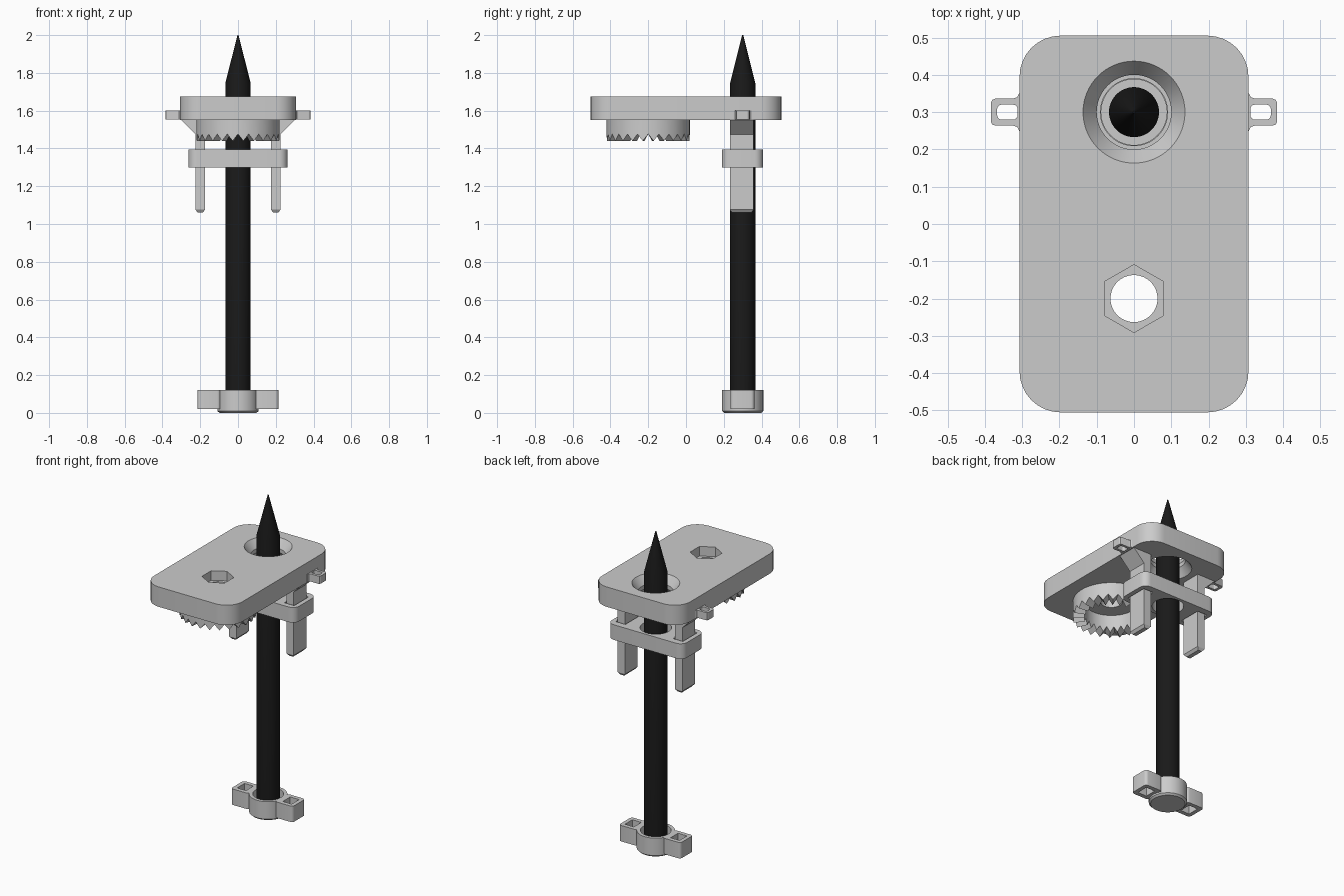
import bpy, bmesh, math

if "Cube" in bpy.data.objects:
    bpy.data.objects.remove(bpy.data.objects["Cube"])

PY, HY = 0.30, -0.20        # y of the pencil axis and of the hex hole axis


def circle(r, cx=0.0, cy=0.0, n=64, turn=0.0):
    return [(cx + r * math.cos(turn + 2 * math.pi * i / n),
             cy + r * math.sin(turn + 2 * math.pi * i / n)) for i in range(n)]


def rounded(x0, x1, y0, y1, r=0.0, n=8):
    if r == 0:
        return [(x0, y0), (x1, y0), (x1, y1), (x0, y1)]
    pts = []
    corners = [(x1 - r, y1 - r), (x0 + r, y1 - r), (x0 + r, y0 + r), (x1 - r, y0 + r)]
    for k, (cx, cy) in enumerate(corners):
        for i in range(n + 1):
            a = math.pi / 2 * (k + i / n)
            pts.append((cx + r * math.cos(a), cy + r * math.sin(a)))
    return pts


def finish(name, bm, color=None):
    bmesh.ops.recalc_face_normals(bm, faces=bm.faces)
    mesh = bpy.data.meshes.new(name)
    bm.to_mesh(mesh)
    bm.free()
    ob = bpy.data.objects.new(name, mesh)
    bpy.context.collection.objects.link(ob)
    if color:
        mat = bpy.data.materials.new(name)
        mat.diffuse_color = color
        mat.use_nodes = True
        mat.node_tree.nodes["Principled BSDF"].inputs["Base Color"].default_value = mat.diffuse_color
        mesh.materials.append(mat)
    return ob


def loft(name, layers, color=None):
    """Solid through a stack of (outline, z) layers."""
    bm = bmesh.new()
    rings = [[bm.verts.new((x, y, z)) for x, y in pts] for pts, z in layers]
    n = len(rings[0])
    for a, b in zip(rings, rings[1:]):
        for i in range(n):
            j = (i + 1) % n
            bm.faces.new((a[i], a[j], b[j], b[i]))
    bm.faces.new(rings[0])
    bm.faces.new(rings[-1])
    return finish(name, bm, color)


def prism(name, pts, z0, z1):
    return loft(name, [(pts, z0), (pts, z1)])


def activate(ob):
    bpy.ops.object.select_all(action='DESELECT')
    ob.select_set(True)
    bpy.context.view_layer.objects.active = ob


def cut(ob, *cutters):
    for c in cutters:
        c.hide_render = True
        m = ob.modifiers.new("cut", 'BOOLEAN')
        m.object, m.operation, m.solver = c, 'DIFFERENCE', 'EXACT'
        activate(ob)
        bpy.ops.object.modifier_apply(modifier=m.name)
        bpy.data.objects.remove(c)


def mirror(ob):
    ob.modifiers.new("mirror", 'MIRROR').use_axis[0] = True


# Top plate with hourglass pencil hole and hex nut recess
plate = prism("top_plate", rounded(-0.307, 0.307, -0.505, 0.505, 0.11), 1.55, 1.675)
cut(plate,
    loft("hole_cutter", [(circle(r, 0, PY), z) for r, z in
                         ((0.144, 1.54), (0.10, 1.60), (0.10, 1.625), (0.144, 1.685))]),
    prism("hex_cutter", circle(0.091, 0, HY, 6, math.pi / 6), 1.615, 1.70),
    prism("bolt_cutter", circle(0.063, 0, HY), 1.50, 1.65))

# Toothed ring under the plate
bm = bmesh.new()
teeth, sub = 24, 4
n = teeth * sub
cols = []
for i in range(n):
    a = 2 * math.pi * i / n - math.pi / 2
    z = 1.44 + 0.036 * abs((i % sub) - sub / 2) / (sub / 2)
    cols.append([bm.verts.new((r * math.cos(a), HY + r * math.sin(a), h))
                 for r, h in ((0.22, 1.553), (0.22, z), (0.155, z), (0.155, 1.553))])
for i in range(n):
    p, q = cols[i], cols[(i + 1) % n]
    for k in range(4):
        m = (k + 1) % 4
        bm.faces.new((p[k], q[k], q[m], p[m]))
ring = finish("toothed_ring", bm)

# Guide legs with chamfered feet and flared shoulders
legs = loft("guide_legs", [(rounded(0.187, 0.213, 0.243, 0.347), 1.06),
                           (rounded(0.174, 0.225, 0.232, 0.358), 1.076),
                           (rounded(0.174, 0.225, 0.232, 0.358), 1.475),
                           (rounded(0.174, 0.303, 0.232, 0.358), 1.553)])
mirror(legs)

# Side loops on the plate
half = [(0.302, -0.052), (0.308, -0.05), (0.313, -0.04), (0.325, -0.036),
        (0.372, -0.036), (0.380, -0.033), (0.384, -0.025)]
outline = half + [(x, -y) for x, y in reversed(half)]
loops = prism("side_loops", [(x, y + PY) for x, y in outline], 1.554, 1.602)
cut(loops, prism("loop_cutter", rounded(0.312, 0.367, 0.28, 0.32, 0.012, 4), 1.5, 1.65))
mirror(loops)

# Sliding clamp on the legs
slider = prism("slider", rounded(-0.262, 0.262, 0.19, 0.408, 0.045), 1.30, 1.395)
cut(slider, prism("slider_hole", circle(0.09, 0, PY), 1.25, 1.45),
    *[prism("slot", rounded(*sorted((s * 0.166, s * 0.234)), 0.224, 0.366), 1.25, 1.45)
      for s in (-1, 1)])

# End cup with pocket
cup = loft("end_cup", [(circle(0.098, 0, PY), 0.0), (circle(0.109, 0, PY), 0.01),
                       (circle(0.109, 0, PY), 0.12)])
cut(cup, prism("pocket", circle(0.088, 0, PY), 0.03, 0.2))

# Ears on the cup
ears = prism("cup_ears", rounded(0.092, 0.215, 0.236, 0.362, 0.018, 4), 0.02, 0.12)
cut(ears, prism("ear_hole", rounded(0.128, 0.19, 0.262, 0.336), 0.0, 0.2),
    prism("cup_clear", circle(0.10, 0, PY), 0.0, 0.2))
mirror(ears)

# Pencil
pencil = loft("pencil", [(circle(r, 0, PY, 48), z) for r, z in
                         ((0.067, 0.03), (0.067, 1.745), (0.003, 2.0))],
              (0.01, 0.01, 0.01, 1))

for ob in (plate, ring, slider, cup, ears, loops, pencil):
    activate(ob)
    bpy.ops.object.shade_smooth_by_angle(angle=math.radians(25))
